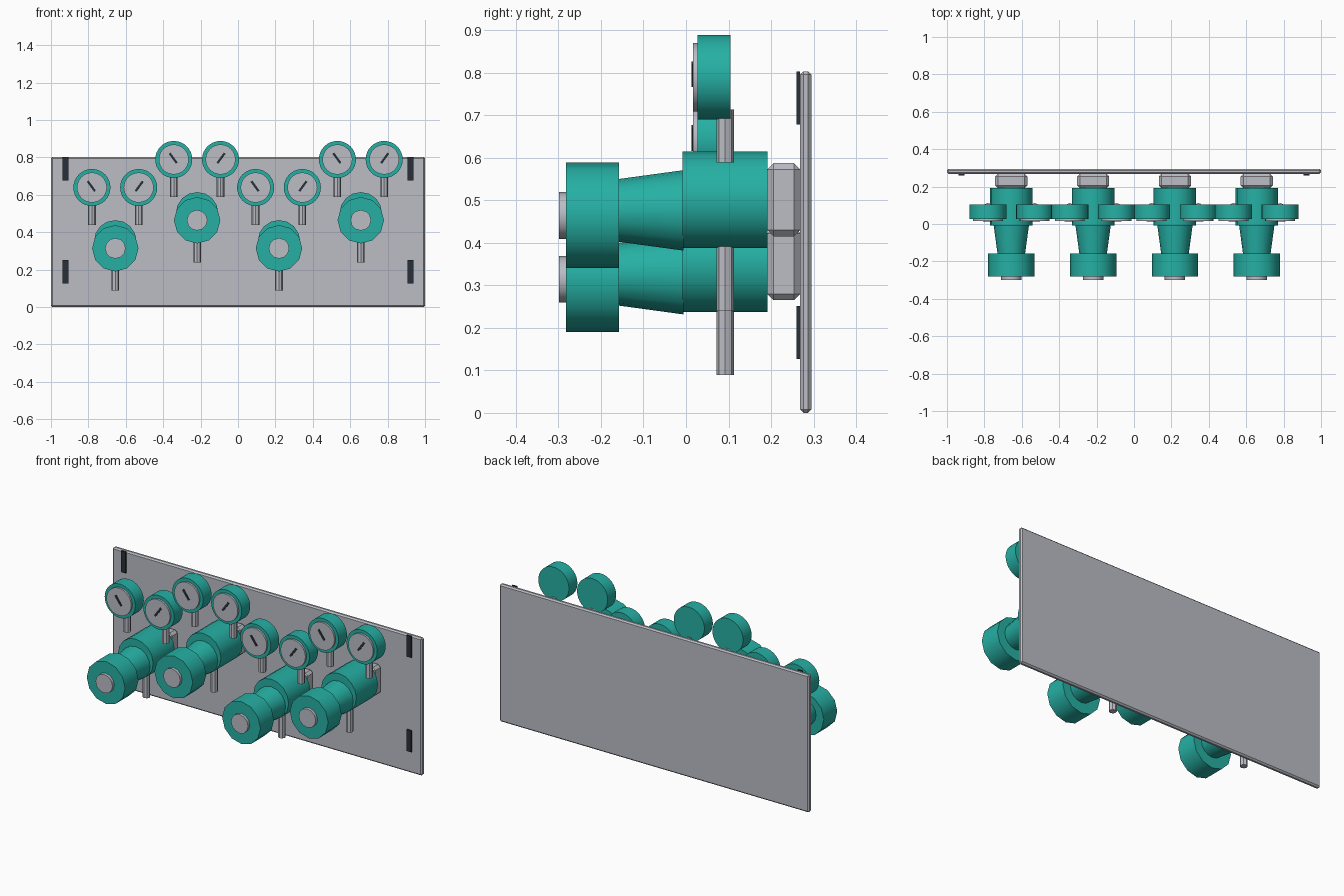
import bpy, math
from mathutils import Matrix

if "Cube" in bpy.data.objects:
    bpy.data.objects.remove(bpy.data.objects["Cube"])


def material(name, rgb):
    m = bpy.data.materials.new(name)
    m.diffuse_color = (*rgb, 1)
    m.use_nodes = True
    m.node_tree.nodes["Principled BSDF"].inputs["Base Color"].default_value = m.diffuse_color
    return m


TEAL = material("teal_paint", (0.019, 0.434, 0.371))
GREY = material("brushed_grey", (0.50, 0.51, 0.56))
DARK = material("dark_slate", (0.022, 0.030, 0.040))


def finish(name, mat, smooth=True):
    ob = bpy.context.object
    ob.name = name
    ob.data.materials.append(mat)
    if smooth:
        bpy.ops.object.shade_smooth_by_angle(angle=math.radians(35))
    return ob


def turned(name, mat, x, z, y0, y1, r0, r1=None, sides=12):
    """Cylinder or cone along y, from y0 (front, r0) to y1 (back, r1)."""
    bpy.ops.mesh.primitive_cone_add(
        vertices=sides, radius1=r0 if r1 is None else r1, radius2=r0,
        depth=y1 - y0, location=(x, (y0 + y1) / 2, z),
        rotation=(math.pi / 2, 0, 0))
    return finish(name, mat)


def pipe(name, x, y, z0, z1, r):
    """Upright octagonal pipe."""
    bpy.ops.mesh.primitive_cylinder_add(
        vertices=8, radius=r, depth=z1 - z0, location=(x, y, (z0 + z1) / 2))
    return finish(name, GREY)


def block(name, mat, centre, size, bevel=0.0, tilt=0.0):
    bpy.ops.mesh.primitive_cube_add(size=1, location=centre, rotation=(0, tilt, 0))
    ob = finish(name, mat, False)
    ob.data.transform(Matrix.Diagonal((*size, 1)))
    if bevel:
        mod = ob.modifiers.new("chamfer", "BEVEL")
        mod.width = bevel
        mod.segments = 1
    return ob


# Backing panel with four mounting slots
block("panel", GREY, (0, 0.2815, 0.4015), (2, 0.027, 0.803), 0.008)
for x in (-0.922, 0.922):
    for z in (0.189, 0.740):
        block("mounting_slot", DARK, (x, 0.264, z), (0.03, 0.009, 0.125))


def gauge(x, z, side):
    pipe("gauge_stem", x, 0.092, z - 0.201, z - 0.076, 0.0205)
    turned("gauge_case", TEAL, x, z, 0.027, 0.105, 0.099, sides=32)
    turned("gauge_dial", GREY, x, z, 0.016, 0.028, 0.080, sides=32)
    block("gauge_needle", DARK, (x + side * 0.003, 0.0145, z + 0.007),
          (0.012, 0.004, 0.066), tilt=side * math.radians(36))


def regulator(x, z):
    """z is the height of the body axis."""
    block("mount_block", GREY, (x, 0.230, z), (0.172, 0.078, 0.172), 0.015)
    turned("body", TEAL, x, z, -0.008, 0.192, 0.1135, sides=16)
    turned("bonnet", TEAL, x, z - 0.025, -0.16, -0.006, 0.0735, 0.0945, sides=16)
    turned("knob", TEAL, x, z - 0.037, -0.282, -0.158, 0.124, sides=12)
    turned("knob_cap", GREY, x, z - 0.037, -0.299, -0.280, 0.055, sides=12)
    pipe("outlet_pipe", x, 0.092, z - 0.262, z - 0.09, 0.0205)
    for side in (-1, 1):
        gauge(x + side * 0.125, z + 0.288, side)


# Four regulators at alternating heights
for i in range(4):
    regulator(-0.656 + i * 0.4375, 0.351 + 0.150 * (i % 2))
